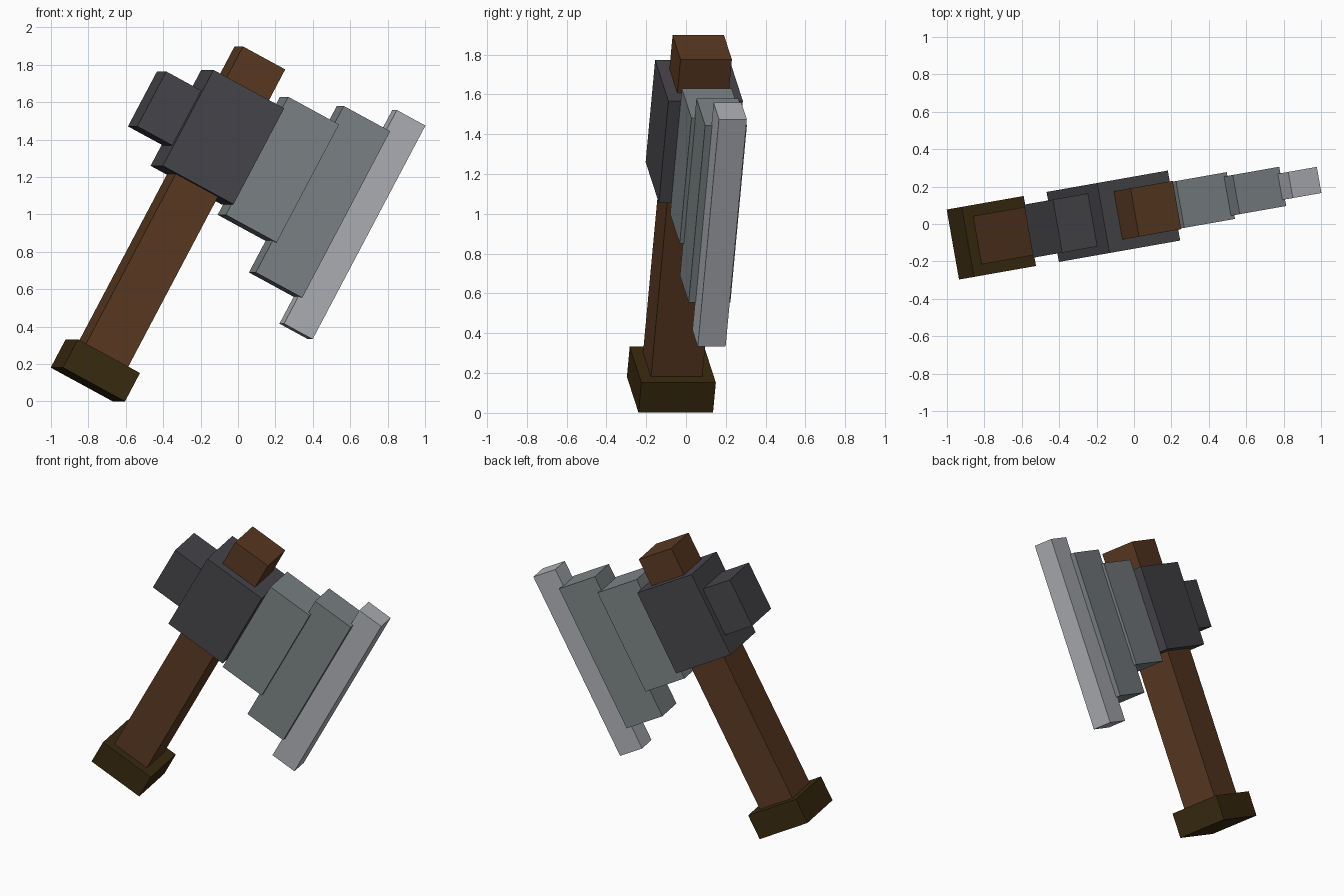
import bpy
from math import radians
from mathutils import Matrix, Vector

cube = bpy.data.objects.get("Cube")
if cube:
    bpy.data.objects.remove(cube, do_unlink=True)


def srgb(r, g, b):
    return tuple((c / 255 / 12.92) if c < 11 else ((c / 255 + 0.055) / 1.055) ** 2.4
                 for c in (r, g, b)) + (1.0,)


def material(name, rgb):
    mat = bpy.data.materials.new(name)
    mat.use_nodes = True
    mat.diffuse_color = srgb(*rgb)
    node = next(n for n in mat.node_tree.nodes if n.type == "BSDF_PRINCIPLED")
    node.inputs["Base Color"].default_value = srgb(*rgb)
    return mat


wood = material("brown wood", (92, 58, 34))
dark_wood = material("dark olive wood", (58, 43, 16))
iron = material("dark iron", (72, 70, 75))
steel = material("grey steel", (126, 133, 135))
bright = material("bright edge steel", (177, 179, 184))

# The whole axe leans to its left and turns slightly about the vertical
LEAN = Matrix.Rotation(radians(10), 4, "Z") @ Matrix.Rotation(radians(28.2), 4, "Y")
MID_Y = 0.06


def block(name, mat, x_range, z_range, depth):
    """Box given by its span across and along the handle, and its thickness."""
    x0, x1 = x_range
    z0, z1 = z_range
    bpy.ops.mesh.primitive_cube_add(size=1)
    obj = bpy.context.object
    obj.name = obj.data.name = name
    centre = Vector(((x0 + x1) / 2, MID_Y, (z0 + z1) / 2))
    size = Matrix.Diagonal((x1 - x0, depth, z1 - z0, 1))
    obj.data.transform(size)
    obj.matrix_world = LEAN @ Matrix.Translation(centre)
    obj.data.materials.append(mat)
    return obj


# Handle and its end cap
block("pommel", dark_wood, (-0.943, -0.561), (-0.300, -0.128), 0.38)
block("handle", wood, (-0.884, -0.624), (-0.128, 1.68), 0.262)

# Head block with the hammer poll behind it
block("head_block", iron, (-0.975, -0.54), (0.907, 1.489), 0.38)
block("poll", iron, (-1.19, -0.975), (1.031, 1.364), 0.288)

# Blade stepping out wider and thinner to the bright cutting edge
block("inner_blade", steel, (-0.54, -0.227), (0.843, 1.559), 0.254)
block("outer_blade", steel, (-0.248, 0.038), (0.65, 1.66), 0.213)
block("cutting_edge", bright, (0.022, 0.198), (0.484, 1.78), 0.142)
